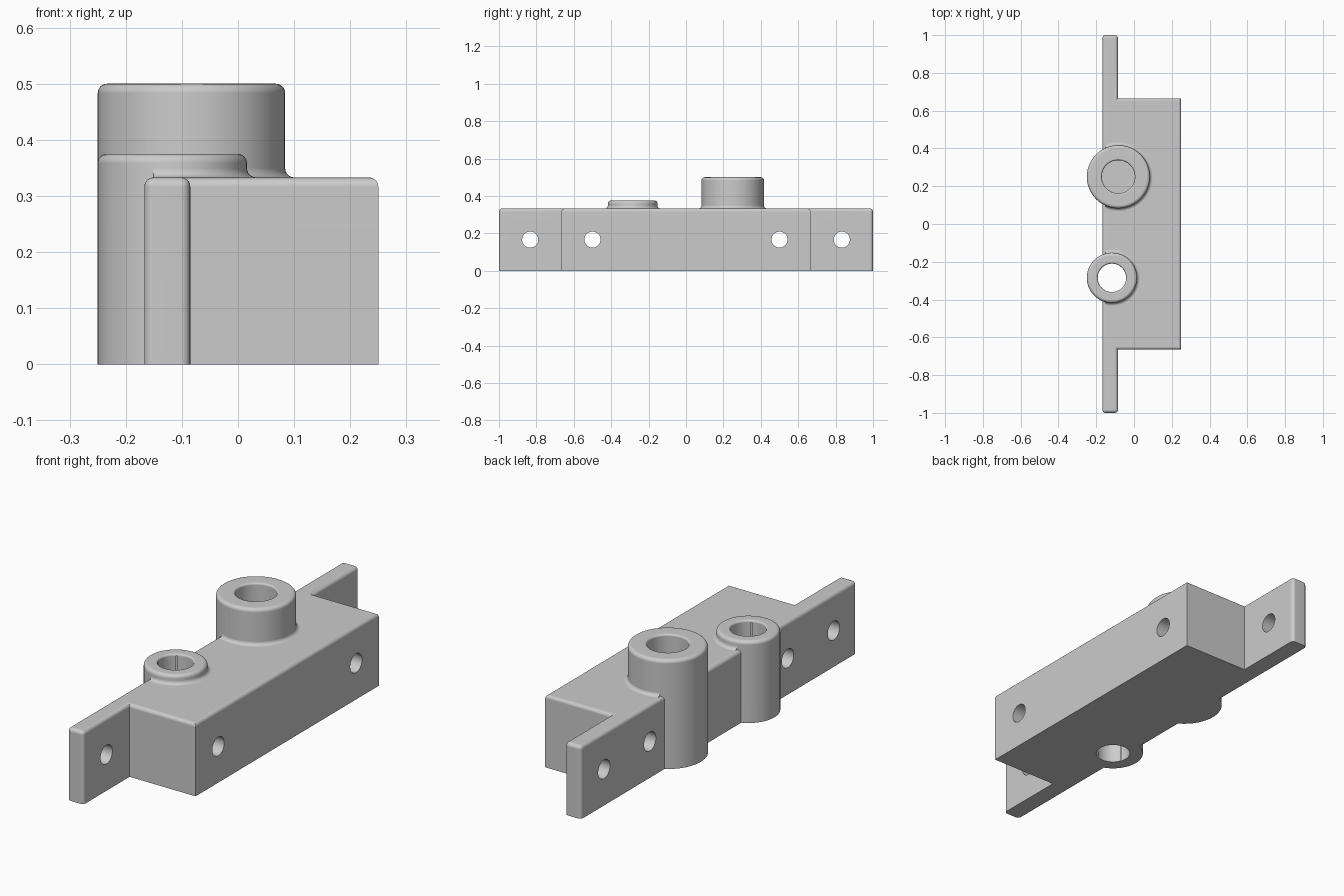
import bpy, bmesh, math
from mathutils import Matrix

if "Cube" in bpy.data.objects:
    bpy.data.objects.remove(bpy.data.objects["Cube"])

HEIGHT, FILLET = 0.333, 0.0165
BACK, STEP, FACE = -0.167, -0.085, 0.25

grey = bpy.data.materials.new("plain grey")
grey.use_nodes = True
grey.diffuse_color = (0.6, 0.6, 0.6, 1)
grey.node_tree.nodes["Principled BSDF"].inputs["Base Color"].default_value = (0.6, 0.6, 0.6, 1)


def finish(name, bm):
    bmesh.ops.recalc_face_normals(bm, faces=bm.faces)
    mesh = bpy.data.meshes.new(name)
    bm.to_mesh(mesh)
    bm.free()
    mesh.materials.append(grey)
    obj = bpy.data.objects.new(name, mesh)
    bpy.context.collection.objects.link(obj)
    return obj


def box(name, lo, hi, rounded=None):
    """Box between two corners; rounded(a, b) picks the edges to round."""
    bm = bmesh.new()
    bmesh.ops.create_cube(bm, size=1)
    for v in bm.verts:
        v.co = [(a + b) / 2 + c * (b - a) for a, b, c in zip(lo, hi, v.co)]
    if rounded:
        edges = [e for e in bm.edges if rounded(*[v.co for v in e.verts])]
        bmesh.ops.bevel(bm, geom=edges, offset=FILLET, segments=5, profile=0.5, affect='EDGES')
    return finish(name, bm)


def lathe(name, profile, x, y, sides=96):
    """Closed solid of revolution whose profile runs from axis to axis."""
    bm = bmesh.new()
    verts = [bm.verts.new((r, 0, z)) for r, z in profile]
    edges = [bm.edges.new(pair) for pair in zip(verts, verts[1:])]
    bmesh.ops.spin(bm, geom=verts + edges, axis=(0, 0, 1), cent=(0, 0, 0),
                   angle=math.tau, steps=sides, use_duplicate=False)
    bmesh.ops.remove_doubles(bm, verts=bm.verts, dist=1e-5)
    bmesh.ops.translate(bm, verts=bm.verts, vec=(x, y, 0))
    return finish(name, bm)


def arc(r, z, radius, start, end, steps=6):
    angles = [math.radians(start + (end - start) * i / steps) for i in range(steps + 1)]
    return [(r + radius * math.cos(a), z + radius * math.sin(a)) for a in angles]


def combine(target, tool, operation):
    mod = target.modifiers.new(operation.title(), 'BOOLEAN')
    mod.operation, mod.solver, mod.object = operation, 'EXACT', tool
    bpy.context.view_layer.objects.active = target
    bpy.ops.object.modifier_apply(modifier=mod.name)
    bpy.data.objects.remove(tool)


# Long mounting plate, rounded on its top and end corners
body = box("bracket_body", (BACK, -1, 0), (STEP, 1, HEIGHT),
           lambda a, b: a.z + b.z > HEIGHT * 0.9)
# Thick centre block, rounded on its three open top edges
block = box("centre_block", (-0.135, -0.665, 0), (FACE, 0.665, HEIGHT),
            lambda a, b: min(a.z, b.z) > 0.3 and max(a.x, b.x) > 0)
combine(body, block, 'UNION')

# Bosses: x, y, outer radius, top, bore radius, bore floor
bosses = [(-0.083, 0.25, 0.167, 0.5, 0.0875, 0.083),
          (-0.117, -0.285, 0.133, 0.375, 0.075, -0.1)]
for x, y, radius, top, bore, floor in bosses:
    post = [(0, 0), (radius, 0)] + arc(radius - FILLET, top - FILLET, FILLET, 0, 90) + [(0, top)]
    combine(body, lathe("boss", post, x, y), 'UNION')

    # Concave fillet where the boss meets the top, trimmed at the plate back
    flare = [(0, 0.3), (radius + FILLET, 0.3)]
    flare += arc(radius + FILLET, HEIGHT + FILLET, FILLET, 270, 180)
    flare += [(radius - 0.01, HEIGHT + FILLET), (0, HEIGHT + FILLET)]
    ring = lathe("boss_fillet", flare, x, y)
    combine(ring, box("trim", (-1, -1, 0), (BACK + FILLET, 1, 1)), 'DIFFERENCE')
    combine(body, ring, 'UNION')

for x, y, radius, top, bore, floor in bosses:
    lip = 0.009
    drill = [(0, floor), (bore, floor)] + arc(bore + lip, top - lip, lip, 180, 90)
    drill += [(bore + lip, top + 0.05), (0, top + 0.05)]
    combine(body, lathe("bore", drill, x, y), 'DIFFERENCE')

# Screw holes straight through along x
for y in (-0.833, -0.5, 0.5, 0.833):
    bm = bmesh.new()
    bmesh.ops.create_cone(bm, cap_ends=True, segments=48, radius1=0.043, radius2=0.043, depth=2,
                          matrix=Matrix.Translation((0, y, HEIGHT / 2)) @ Matrix.Rotation(math.pi / 2, 4, 'Y'))
    combine(body, finish("screw_hole", bm), 'DIFFERENCE')

# Smooth shading with crisp corners and flat large faces
bpy.ops.object.select_all(action='DESELECT')
body.select_set(True)
bpy.context.view_layer.objects.active = body
bpy.ops.object.shade_smooth_by_angle(angle=math.radians(32))
weighted = body.modifiers.new("Weighted Normals", 'WEIGHTED_NORMAL')
weighted.keep_sharp = True
